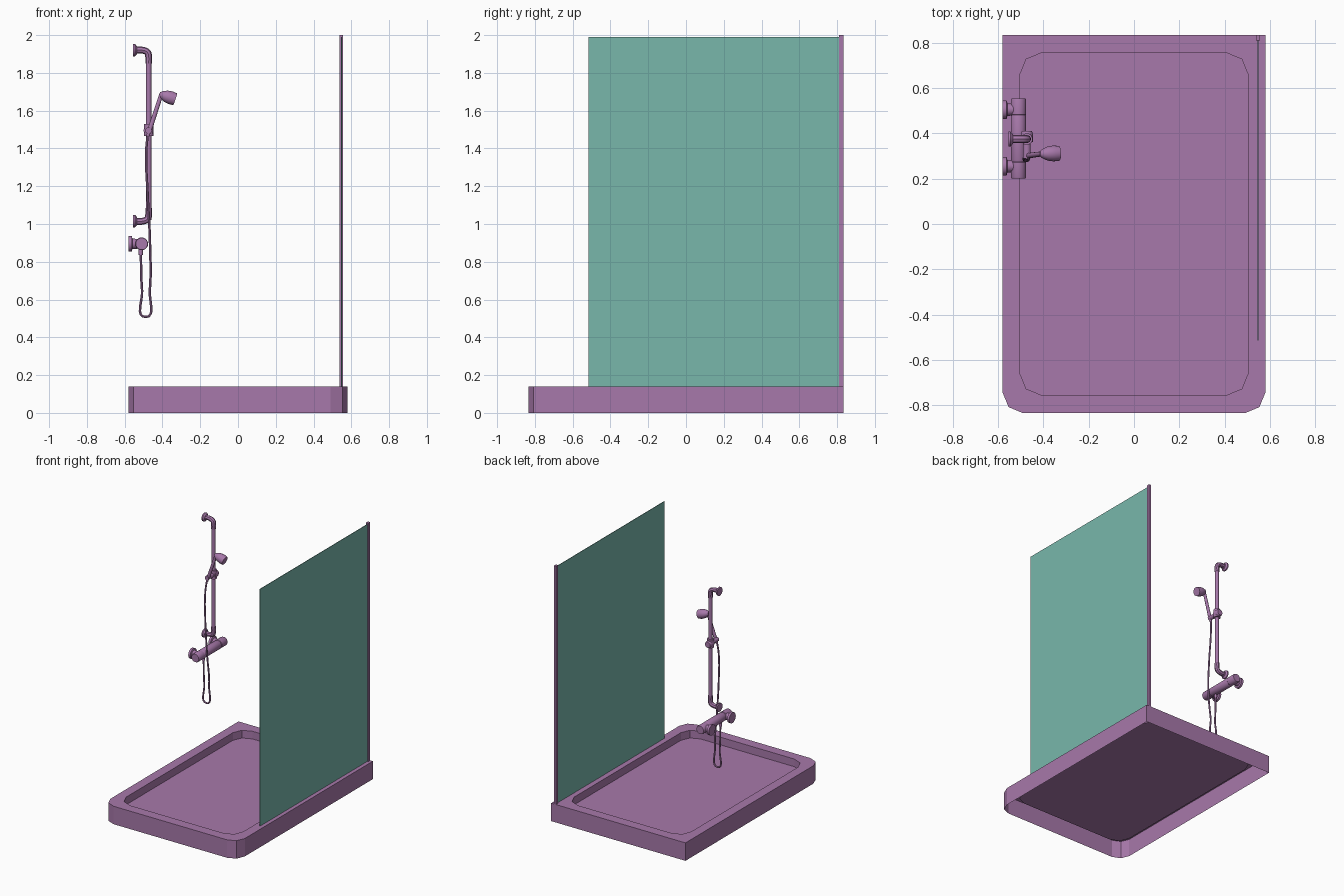
import bpy, bmesh, math
from mathutils import Vector

cube = bpy.data.objects.get("Cube")
if cube:
    bpy.data.objects.remove(cube, do_unlink=True)


def material(name, rgb):
    m = bpy.data.materials.new(name)
    m.use_nodes = True
    m.diffuse_color = (*rgb, 1)
    m.node_tree.nodes["Principled BSDF"].inputs["Base Color"].default_value = (*rgb, 1)
    return m


PURPLE = material("soft purple", (0.39, 0.19, 0.405))
TEAL = material("teal glass", (0.19, 0.475, 0.41))


def finish(bm, name, mat, smooth=False):
    bmesh.ops.recalc_face_normals(bm, faces=bm.faces)
    mesh = bpy.data.meshes.new(name)
    bm.to_mesh(mesh)
    bm.free()
    mesh.materials.append(mat)
    obj = bpy.data.objects.new(name, mesh)
    bpy.context.collection.objects.link(obj)
    if smooth:
        select(obj)
        bpy.ops.object.shade_smooth_by_angle(angle=math.radians(35))
    return obj


def select(obj):
    bpy.ops.object.select_all(action='DESELECT')
    obj.select_set(True)
    bpy.context.view_layer.objects.active = obj


def bridge(bm, a, b):
    for i in range(len(a)):
        j = (i + 1) % len(a)
        bm.faces.new((a[i], a[j], b[j], b[i]))


def box(name, mat, lo, hi):
    bm = bmesh.new()
    bmesh.ops.create_cube(bm, size=1)
    for v in bm.verts:
        v.co = [l + (c + 0.5) * (h - l) for l, h, c in zip(lo, hi, v.co)]
    return finish(bm, name, mat)


def turned(name, start, end, profile, sides=20):
    """Solid of revolution from start to end; profile is (fraction, radius)."""
    start, end = Vector(start), Vector(end)
    axis = end - start
    turn = axis.to_track_quat('Z', 'Y')
    bm = bmesh.new()
    rings = []
    for t, r in profile:
        ring = []
        for i in range(sides):
            a = math.tau * i / sides
            ring.append(bm.verts.new(start + axis * t + turn @ Vector((r * math.cos(a), r * math.sin(a), 0))))
        rings.append(ring)
    for a, b in zip(rings, rings[1:]):
        bridge(bm, a, b)
    bm.faces.new(rings[0])
    bm.faces.new(rings[-1])
    return finish(bm, name, PURPLE, True)


def rod(name, start, end, r):
    return turned(name, start, end, [(0, r), (1, r)])


def tube(name, points, radius):
    """Round tube through points."""
    curve = bpy.data.curves.new(name, 'CURVE')
    curve.dimensions = '3D'
    curve.bevel_depth = radius
    curve.bevel_resolution = 2
    curve.resolution_u = 8
    curve.use_fill_caps = True
    spline = curve.splines.new('BEZIER')
    spline.bezier_points.add(len(points) - 1)
    for p, co in zip(spline.bezier_points, points):
        p.co = co
        p.handle_left_type = p.handle_right_type = 'AUTO'
    curve.materials.append(PURPLE)
    obj = bpy.data.objects.new(name, curve)
    bpy.context.collection.objects.link(obj)
    select(obj)
    bpy.ops.object.convert(target='MESH')
    bpy.ops.object.shade_smooth_by_angle(angle=math.radians(40))
    return obj


# Shower tray: open underneath, with a sunken floor
def outline(bm, hx, hy, front_r, back_r, z):
    ring = []
    for k, (sx, sy) in enumerate(((1, 1), (-1, 1), (-1, -1), (1, -1))):
        r = back_r if sy > 0 else front_r
        for s in range(3):
            a = math.radians(90 * k + 45 * s)
            ring.append(bm.verts.new((sx * (hx - r) + r * math.cos(a), sy * (hy - r) + r * math.sin(a), z)))
    return ring


bm = bmesh.new()
loops = [outline(bm, 0.58, 0.835, 0.09, 0, 0), outline(bm, 0.58, 0.835, 0.09, 0, 0.14),
         outline(bm, 0.505, 0.757, 0.1, 0.1, 0.14), outline(bm, 0.505, 0.757, 0.1, 0.1, 0.08)]
for a, b in zip(loops, loops[1:]):
    bridge(bm, a, b)
bm.faces.new(loops[-1])
bmesh.ops.remove_doubles(bm, verts=bm.verts, dist=0.0001)
finish(bm, "shower_tray", PURPLE)

# Glass screen and wall post
box("glass_screen", TEAL, (0.546, -0.515, 0.14), (0.55, 0.815, 1.99))
box("wall_post", PURPLE, (0.538, 0.81, 0.14), (0.557, 0.835, 2.0))

# Riser rail with a wall elbow at each end
RX, RY = -0.473, 0.375
rod("riser_rail", (RX, RY, 1.02), (RX, RY, 1.9), 0.014)
for label, z, d in (("upper", 1.92, -1), ("lower", 1.015, 1)):
    tube(label + "_elbow", [(-0.55, RY, z), (-0.505, RY, z), (RX - 0.006, RY, z + d * 0.012),
                            (RX, RY, z + d * 0.035), (RX, RY, z + d * 0.07)], 0.018)
    turned(label + "_wall_flange", (-0.555, RY, z), (-0.535, RY, z), [(0, 0.033), (0.5, 0.033), (1, 0.022)])

# Sliding holder
rod("slider_collar", (RX, RY, 1.465), (RX, RY, 1.53), 0.025)
turned("slider_knob", (RX, 0.41, 1.495), (RX, 0.29, 1.495),
       [(0, 0.022), (0.1, 0.027), (0.4, 0.027), (0.42, 0.017), (1, 0.017)])

# Hand shower
HY = 0.31
turned("handset_handle", (-0.478, HY - 0.01, 1.465), (-0.405, HY, 1.69), [(0, 0.008), (0.2, 0.012), (1, 0.011)])
turned("handset_head", (-0.415, HY, 1.688), (-0.332, HY + 0.002, 1.66),
       [(0, 0.01), (0.12, 0.02), (0.4, 0.031), (0.7, 0.035), (1, 0.033)])

# Mixer bar with two wall connections
MX, MZ = -0.51, 0.895
turned("mixer_bar", (MX, 0.2, MZ), (MX, 0.555, MZ),
       [(0, 0.031), (0.02, 0.034), (0.2, 0.034), (0.21, 0.031), (0.23, 0.034),
        (0.77, 0.034), (0.79, 0.031), (0.8, 0.034), (0.98, 0.034), (1, 0.031)])
for label, y in (("front", 0.255), ("back", 0.505)):
    turned(label + "_mixer_connection", (-0.58, y, MZ), (MX, y, MZ),
           [(0, 0.041), (0.25, 0.041), (0.3, 0.028), (1, 0.024)])
rod("hose_outlet", (-0.515, HY, 0.835), (-0.515, HY, 0.88), 0.011)

# Hose hanging in a loop between the mixer and the handset
tube("shower_hose", [(-0.515, HY, 0.86), (-0.508, HY, 0.65), (-0.49, HY, 0.508), (-0.467, HY, 0.65),
                     (-0.466, 0.285, 0.9), (-0.478, 0.28, 1.15), (-0.486, 0.29, 1.38),
                     (-0.478, HY - 0.01, 1.475)], 0.0065)
